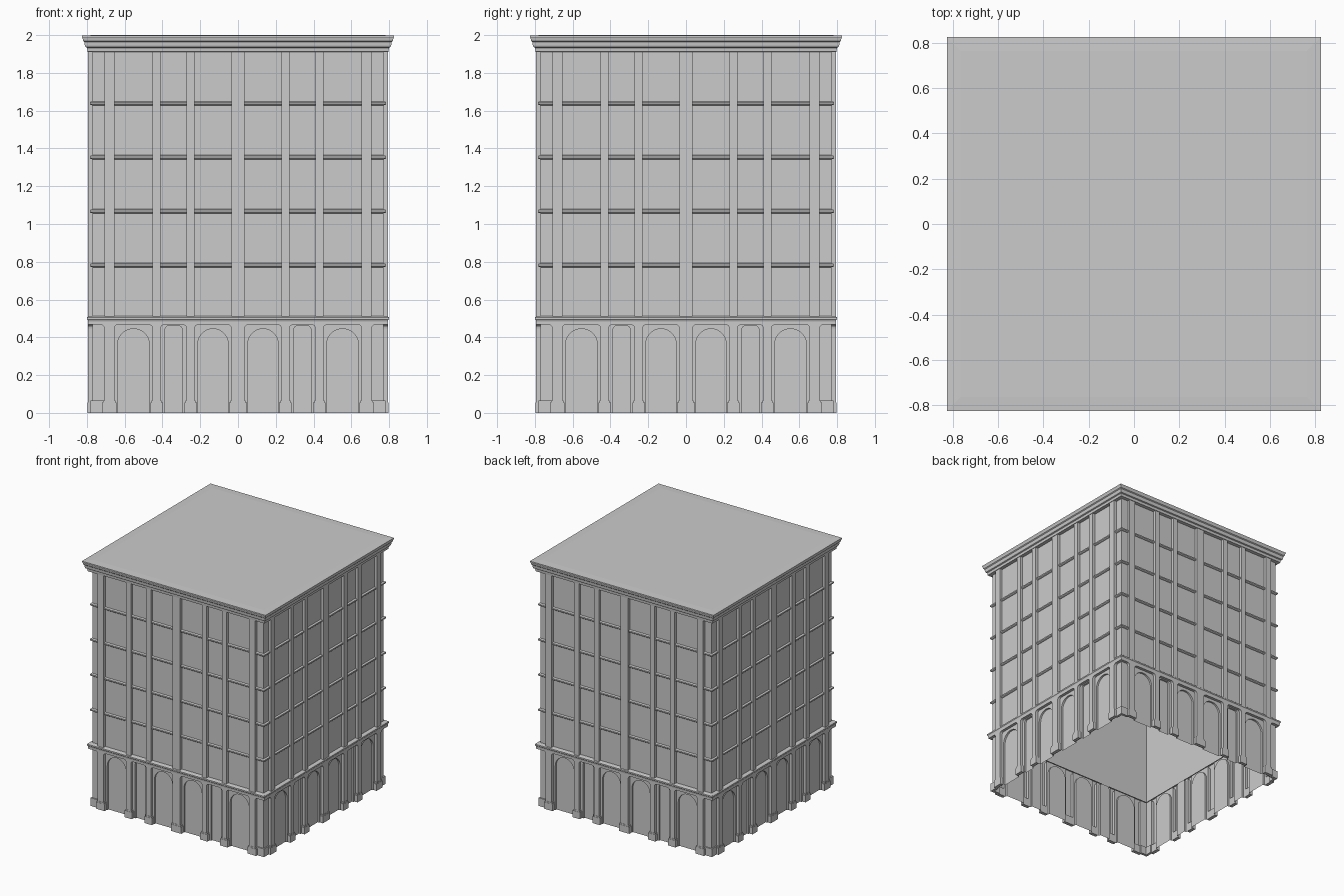
import bpy, bmesh, math
from mathutils import Matrix

if "Cube" in bpy.data.objects:
    bpy.data.objects.remove(bpy.data.objects["Cube"])

stone = bpy.data.materials.new("grey stone")
stone.diffuse_color = (0.6, 0.6, 0.6, 1)
stone.use_nodes = True
stone.node_tree.nodes["Principled BSDF"].inputs["Base Color"].default_value = stone.diffuse_color

WALL, FRONT, NICHE = 0.77, 0.793, 0.755      # distances of the layers from the centre
HEAD = 0.467                                 # top of the bay openings
# bays between pilasters on the right half, mirrored below
HALF = [(0.035, 0.23, "arch"), (0.272, 0.41, "narrow"), (0.452, 0.655, "arch")]
BAYS = [(-b, -a, k) for a, b, k in reversed(HALF)] + HALF
CORNER = 0.708
PILASTERS = [(0.0, 0.07), (0.251, 0.042), (0.431, 0.042), (0.6815, 0.053)]
PILASTERS += [(-x, w) for x, w in PILASTERS[1:]]


def finish(name, bm):
    bmesh.ops.remove_doubles(bm, verts=bm.verts, dist=1e-5)
    mesh = bpy.data.meshes.new(name)
    bm.to_mesh(mesh)
    bm.free()
    mesh.materials.append(stone)
    ob = bpy.data.objects.new(name, mesh)
    bpy.context.collection.objects.link(ob)
    return ob


def four_sides(bm):
    """Repeat a front facade part on the other three sides."""
    base = bm.verts[:] + bm.edges[:] + bm.faces[:]
    for i in (1, 2, 3):
        new = bmesh.ops.duplicate(bm, geom=base)["geom"]
        bmesh.ops.rotate(bm, verts=[g for g in new if isinstance(g, bmesh.types.BMVert)],
                         matrix=Matrix.Rotation(i * math.pi / 2, 3, 'Z'))


def sheet(bm, pts, d):
    bm.faces.new([bm.verts.new((x, -d, z)) for x, z in pts])


def reveal(bm, pts, d0, d1):
    """Strip that joins an opening's edge to the layer behind it."""
    for (xa, za), (xb, zb) in zip(pts, pts[1:]):
        bm.faces.new([bm.verts.new(c) for c in
                      ((xa, -d0, za), (xb, -d0, zb), (xb, -d1, zb), (xa, -d1, za))])


def opening(x0, x1, top, r, n):
    """Outline from floor to floor with rounded upper corners; r = half width makes an arch."""
    pts = [(x0, 0)]
    for cx, start in ((x0 + r, math.pi), (x1 - r, math.pi / 2)):
        for i in range(n + 1):
            a = start - i * math.pi / 2 / n
            p = (cx + r * math.cos(a), top - r + r * math.sin(a))
            if math.dist(p, pts[-1]) > 1e-5:
                pts.append(p)
    return pts + [(x1, 0)]


def box(bm, x0, x1, d0, d1, z0, z1):
    m = Matrix.Translation(((x0 + x1) / 2, -(d0 + d1) / 2, (z0 + z1) / 2))
    m = m @ Matrix.Diagonal((x1 - x0, d1 - d0, z1 - z0, 1))
    bmesh.ops.create_cube(bm, size=1, matrix=m)


def square_ring(name, profile, cap=False):
    """Sweep a (distance, height) profile around the square plan."""
    bm = bmesh.new()
    rows = [[bm.verts.new((sx * r, sy * r, z)) for sx, sy in ((-1, -1), (1, -1), (1, 1), (-1, 1))]
            for r, z in profile]
    for a, b in zip(rows, rows[1:]):
        for i in range(4):
            j = (i + 1) % 4
            bm.faces.new((a[i], a[j], b[j], b[i]))
    if cap:
        bm.faces.new(rows[-1])
    return finish(name, bm)


# ground storey: front layer with openings, bays behind it, niches behind those
bm = bmesh.new()
left = [(-FRONT, HEAD)] + opening(-1, -CORNER, HEAD, 0.02, 4)[-6:]
right = [(-x, z) for x, z in reversed(left)]
outline = left[:]
reveal(bm, left, FRONT, WALL)
reveal(bm, right, FRONT, WALL)
for x0, x1, kind in BAYS:
    hole = opening(x0, x1, HEAD, 0.02, 4)
    outline += hole
    reveal(bm, hole, FRONT, WALL)
    if kind == "arch":
        inner = opening(x0 + 0.017, x1 - 0.017, 0.445, (x1 - x0) / 2 - 0.017, 10)
    else:
        inner = opening(x0 + 0.024, x1 - 0.024, 0.46, 0.018, 4)
    sheet(bm, [(x0, 0), (x0, HEAD), (x1, HEAD), (x1, 0)] + inner[::-1], WALL)
    reveal(bm, inner, WALL, NICHE)
    sheet(bm, inner, NICHE)
outline += right + [(FRONT, 0.5), (-FRONT, 0.5)]
sheet(bm, outline, FRONT)
for s in (-1, 1):
    sheet(bm, [(s * CORNER, 0), (s * WALL, 0), (s * WALL, HEAD), (s * CORNER, HEAD)][::s], WALL)
four_sides(bm)
bmesh.ops.remove_doubles(bm, verts=bm.verts, dist=1e-5)
bmesh.ops.recalc_face_normals(bm, faces=bm.faces)
finish("ground_storey", bm)

# plinth blocks under the pilasters, with a low step at the corners
bm = bmesh.new()
for x, w in PILASTERS:
    h = w / 2
    box(bm, x - h - 0.012, x + h + 0.012, WALL, 0.797, 0, 0.055)
    box(bm, x - h - 0.006, x + h + 0.006, WALL, 0.795, 0.055, 0.066)
for s in (-1, 1):
    box(bm, min(s * CORNER, s * 0.78), max(s * CORNER, s * 0.78), 0.76, 0.78, 0, 0.066)
four_sides(bm)
finish("plinth_blocks", bm)

# upper storeys
square_ring("upper_wall", [(WALL, 0.47), (WALL, 1.915)])
bm = bmesh.new()
for x, w in PILASTERS:
    box(bm, x - w / 2, x + w / 2, WALL, FRONT, 0.5, 1.915)
four_sides(bm)
finish("upper_pilasters", bm)

# thin floor bands between the pilasters
for i in range(4):
    z = 0.774 + i * 0.2855
    square_ring("floor_band", [(WALL, z - 0.003), (0.78, z), (0.784, z + 0.004),
                               (0.784, z + 0.014), (0.78, z + 0.017), (WALL, z + 0.019)])

# belt cornice above the ground storey
square_ring("belt_cornice", [(WALL, 0.478), (FRONT, 0.48), (0.795, 0.49), (0.799, 0.495),
                             (0.799, 0.506), (0.793, 0.511), (WALL, 0.514)])

# stepped roof cornice with the flat roof
square_ring("roof_cornice", [(WALL, 1.91), (0.797, 1.912), (0.799, 1.933), (0.808, 1.937),
                             (0.811, 1.945), (0.813, 1.964), (0.82, 1.97), (0.823, 1.985),
                             (0.826, 1.99), (0.826, 1.997), (0.765, 2.0)], cap=True)
